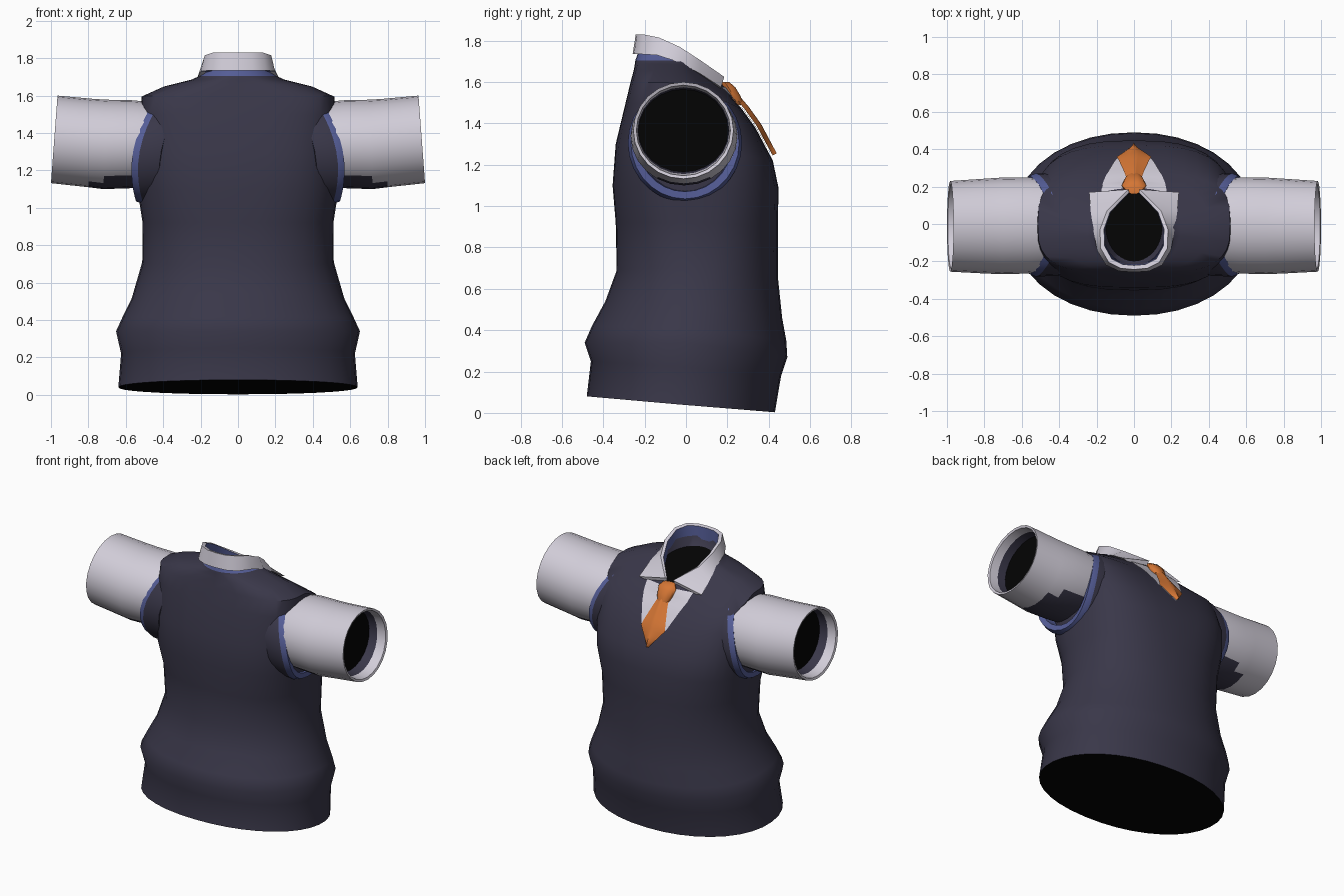
import bpy, bmesh, math
from mathutils import Vector
from mathutils.bvhtree import BVHTree

cube = bpy.data.objects.get("Cube")
if cube:
    bpy.data.objects.remove(cube)


def material(name, rgb):
    m = bpy.data.materials.new(name)
    m.use_nodes = True
    color = (*rgb, 1)
    m.diffuse_color = color
    bsdf = m.node_tree.nodes["Principled BSDF"]
    bsdf.inputs["Base Color"].default_value = color
    bsdf.inputs["Roughness"].default_value = 0.8
    return m


NAVY, WHITE, BLUE, ORANGE, BLACK = range(5)
MATS = [material("navy_knit", (.041, .038, .066)),
        material("shirt_white", (.64, .61, .69)),
        material("trim_blue", (.09, .11, .31)),
        material("tie_orange", (.66, .18, .035)),
        material("hollow_black", (.001, .001, .001))]


def finish(name, bm, angle=50):
    mesh = bpy.data.meshes.new(name)
    bm.to_mesh(mesh)
    bm.free()
    for m in MATS:
        mesh.materials.append(m)
    ob = bpy.data.objects.new(name, mesh)
    bpy.context.collection.objects.link(ob)
    bpy.ops.object.select_all(action='DESELECT')
    ob.select_set(True)
    bpy.context.view_layer.objects.active = ob
    bpy.ops.object.shade_smooth_by_angle(angle=math.radians(angle))
    return ob


def loft(name, rings, rule, caps, angle=50):
    """Skin closed rings; rule(band, centre, normal) picks the colour."""
    bm = bmesh.new()
    vs = [[bm.verts.new(p) for p in r] for r in rings]
    n = len(vs[0])
    bands = []
    for k in range(len(vs) - 1):
        for i in range(n):
            j = (i + 1) % n
            f = bm.faces.new((vs[k][i], vs[k][j], vs[k + 1][j], vs[k + 1][i]))
            bands.append((k, f))
    for r, c in ((vs[0], caps[0]), (vs[-1], caps[1])):
        bm.faces.new(r).material_index = c
    bmesh.ops.recalc_face_normals(bm, faces=bm.faces)
    for k, f in bands:
        f.material_index = rule(k, f.calc_center_median(), f.normal)
    return finish(name, bm, angle)


# Knitted vest: back, side and front heights, half width, back and front depth
def torso_ring(zb, zs, zf, hw, yb, yf, power, n=36):
    ring = []
    for i in range(n):
        a = math.tau * i / n
        c, s = math.cos(a), math.sin(a)
        u = math.copysign(abs(c) ** (2 / power), c)
        t = math.copysign(abs(s) ** (2 / power), s)
        mid = (yb + yf) / 2
        y = mid + t * (yf - yb) / 2
        z = zs + abs(t) * ((zf if t > 0 else zb) - zs)
        ring.append((u * hw, y, z))
    return ring


LEVELS = [
    (.08, .04, .003, .64, -.48, .43, 2.1),
    (.25, .22, .18, .625, -.46, .46, 2.1),
    (.34, .34, .27, .652, -.49, .49, 2.1),
    (.42, .41, .35, .62, -.455, .485, 2.1),
    (.54, .51, .46, .57, -.39, .465, 2.1),
    (.69, .71, .65, .512, -.335, .445, 2.2),
    (.92, .92, .90, .51, -.34, .445, 2.4),
    (1.1, 1.08, 1.09, .535, -.355, .447, 2.7),
    (1.3, 1.28, 1.22, .535, -.34, .42, 3),
    (1.5, 1.48, 1.38, .525, -.292, .335, 3.2),
    (1.6, 1.595, 1.47, .515, -.268, .27, 3.2),
    (1.66, 1.645, 1.52, .40, -.252, .225, 2.6),
    (1.69, 1.685, 1.56, .25, -.247, .20, 2.1),
    (1.705, 1.705, 1.575, .205, -.245, .188, 2),
    (1.76, 1.74, 1.59, .17, -.225, .175, 2),
    (1.70, 1.68, 1.55, .15, -.20, .165, 2),
]
TOP = len(LEVELS) - 2
vest = loft("vest", [torso_ring(*lv) for lv in LEVELS],
            lambda k, c, n: BLUE if k == TOP - 1 and c.y < .05 else NAVY,
            (BLACK, BLACK))


# Sleeves and armhole trims
def sleeve_ring(side, xt, xb, zt, zb, yb, yf, n=24):
    ring = []
    for i in range(n):
        a = math.tau * i / n
        s = math.sin(a)
        ring.append((side * ((xt + xb) / 2 + s * (xt - xb) / 2),
                     (yb + yf) / 2 + math.cos(a) * (yf - yb) / 2,
                     (zt + zb) / 2 + s * (zt - zb) / 2))
    return ring


SLEEVE = [
    (.42, .42, 1.56, 1.12, -.25, .24),
    (.56, .57, 1.575, 1.105, -.265, .25),
    (.70, .72, 1.578, 1.10, -.268, .248),
    (.78, .80, 1.583, 1.11, -.265, .243),
    (.965, 1.0, 1.60, 1.132, -.255, .23),
    (.96, .995, 1.585, 1.147, -.24, .215),
    (.905, .93, 1.575, 1.155, -.235, .21),
    (.85, .87, 1.565, 1.165, -.23, .205),
]
# How far each sleeve band must face down to lie in the navy underside
UNDERSIDE = {0: -.8, 1: -.8, 2: -.9}


def sleeve_color(k, c, n):
    if n.z < UNDERSIDE.get(k, -2) or k == 6:
        return NAVY
    return WHITE


def trim_ring(side, r, inset, n=28):
    ring = []
    for i in range(n):
        a = math.tau * i / n
        z = 1.305 + r * math.sin(a)
        x = .57 - .9 * (z - 1.2) ** 2 - inset
        ring.append((side * x, -.005 + r * .97 * math.cos(a), z))
    return ring


for side, label in ((1, "left"), (-1, "right")):
    loft(label + "_sleeve", [sleeve_ring(side, *s) for s in SLEEVE],
         sleeve_color, (WHITE, BLACK))
    loft(label + "_armhole_trim",
         [trim_ring(side, r, d) for r, d in
          ((.28, .15), (.285, .035), (.27, 0), (.235, .01), (.22, .15))],
         lambda k, c, n: NAVY if k == 0 else BLUE, (NAVY, BLUE))

# Folded shirt collar, swept from one front point round the back to the other
FOLD = [(0, -.243, 1.83), (.07, -.237, 1.83), (.135, -.205, 1.83),
        (.178, -.13, 1.815), (.182, -.03, 1.77), (.145, .07, 1.705),
        (.03, .185, 1.625)]
EDGE = [(0, -.258, 1.735), (.08, -.252, 1.735), (.15, -.22, 1.735),
        (.198, -.14, 1.73), (.218, -.03, 1.695), (.232, .07, 1.64),
        (.24, .17, 1.575)]


def collar_section(i):
    sx = -1 if i < 0 else 1
    f, e = FOLD[abs(i)], EDGE[abs(i)]
    inner = (f[0] * .88, f[1] * .91, f[2] - .006)
    foot = (f[0] * .86, f[1] * .89, f[2] - .09)
    return [(sx * p[0], p[1], p[2]) for p in (e, f, inner, foot)]


last = len(FOLD) - 1
loft("collar", [collar_section(i) for i in range(-last, last + 1)],
     lambda k, c, n: WHITE if n.z > .2 or c.y < -.23 or n.x * c.x > 0 else BLUE,
     (WHITE, WHITE), 60)

# Shirt front and tie blade: thin sheets laid on the chest
tree = BVHTree.FromPolygons([v.co for v in vest.data.vertices],
                            [p.vertices[:] for p in vest.data.polygons])


def chest_plate(name, profile, lift, bulge, color, cols=8, steps=6):
    bm = bmesh.new()
    rows = []
    for (z0, w0), (z1, w1) in zip(profile, profile[1:]):
        rows += [(z0 + (z1 - z0) * k / steps, w0 + (w1 - w0) * k / steps)
                 for k in range(steps)]
    rows.append(profile[-1])
    grid = []
    for z, w in rows:
        line = []
        for j in range(cols + 1):
            t = 2 * j / cols - 1
            hit, normal, _, _ = tree.ray_cast(Vector((w * t, 2, z)),
                                              Vector((0, -1, 0)))
            if normal.y < 0:
                normal = -normal
            line.append(bm.verts.new(hit + normal * (lift + bulge * (1 - abs(t)))))
        grid.append(line)
    for lo, hi in zip(grid, grid[1:]):
        for j in range(cols):
            f = bm.faces.new((lo[j + 1], lo[j], hi[j], hi[j + 1]))
            f.material_index = color
    return finish(name, bm)


chest_plate("shirt_front", [(1.245, .004), (1.36, .095), (1.52, .165), (1.572, .175)],
            .005, 0, WHITE)
chest_plate("tie_blade", [(1.24, .004), (1.35, .092), (1.52, .035)],
            .011, .022, ORANGE)

# Tie knot: a tapered block, wider at the top
KNOT = [(.185, 1.60, .045, .025), (.205, 1.575, .066, .035),
        (.23, 1.53, .055, .037), (.25, 1.49, .036, .03)]
loft("tie_knot",
     [[(hw * math.cos(math.tau * i / 10), y + d * math.sin(math.tau * i / 10), z)
       for i in range(10)] for y, z, hw, d in KNOT],
     lambda k, c, n: ORANGE, (ORANGE, ORANGE))
